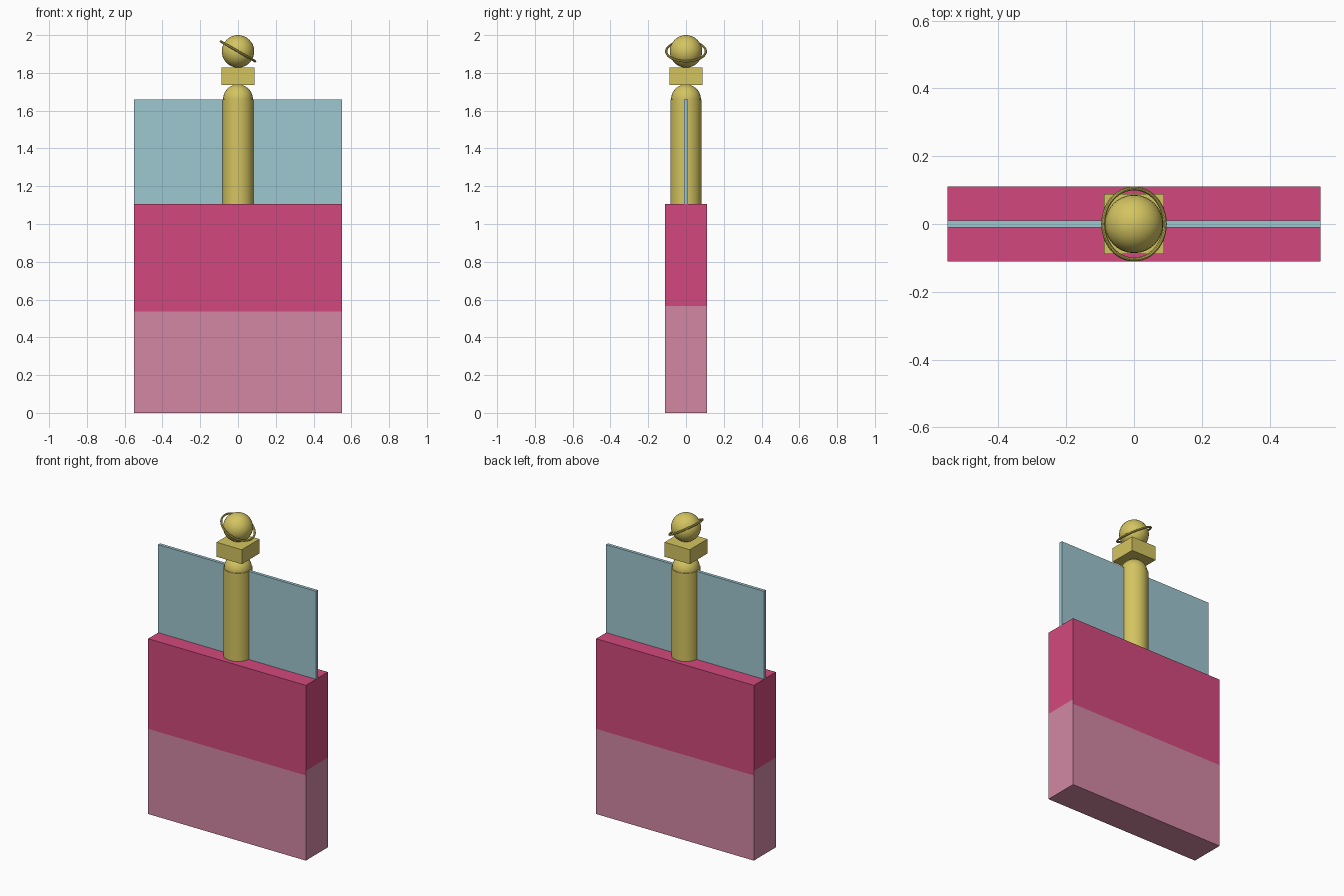
import bpy, bmesh, math
from mathutils import Matrix, Vector

if "Cube" in bpy.data.objects:
    bpy.data.objects.remove(bpy.data.objects["Cube"])


def material(name, rgb):
    """Flat colour from 0-255 sRGB values."""
    lin = [((c / 255 + 0.055) / 1.055) ** 2.4 for c in rgb]
    m = bpy.data.materials.new(name)
    m.diffuse_color = (*lin, 1)
    m.use_nodes = True
    m.node_tree.nodes["Principled BSDF"].inputs["Base Color"].default_value = m.diffuse_color
    return m


magenta = material("magenta", (210, 73, 125))
pink = material("pale pink", (210, 135, 164))
blue = material("pale blue", (158, 199, 208))
gold = material("gold", (212, 196, 96))


def finish(name, bm, *mats):
    me = bpy.data.meshes.new(name)
    bm.to_mesh(me)
    bm.free()
    for m in mats:
        me.materials.append(m)
    ob = bpy.data.objects.new(name, me)
    bpy.context.collection.objects.link(ob)
    return ob


def box(hx, hy, z0, z1):
    bm = bmesh.new()
    mat = Matrix.Translation((0, 0, (z0 + z1) / 2)) @ Matrix.Diagonal((2 * hx, 2 * hy, z1 - z0, 1))
    bmesh.ops.create_cube(bm, size=1, matrix=mat)
    return bm


def ball(z, r):
    bm = bmesh.new()
    bmesh.ops.create_uvsphere(bm, u_segments=32, v_segments=16, radius=r,
                              matrix=Matrix.Translation((0, 0, z)))
    return bm


# Two-tone plinth: the colour line sits a little higher on the narrow ends
FRONT_LINE, END_LINE = 0.537, 0.566
bm = box(0.55, 0.11, 0, 1.105)
for h in (FRONT_LINE, END_LINE):
    bmesh.ops.bisect_plane(bm, geom=bm.verts[:] + bm.edges[:] + bm.faces[:],
                           plane_co=(0, 0, h), plane_no=(0, 0, 1))
bm.normal_update()
for f in bm.faces:
    line = END_LINE if abs(f.normal.x) > 0.5 else FRONT_LINE
    f.material_index = 1 if f.calc_center_median().z < line else 0
finish("plinth", bm, magenta, pink)

# Thin upright panel
finish("panel", box(0.55, 0.01, 1.105, 1.66), blue)

# Column with domed top
bm = bmesh.new()
bmesh.ops.create_cone(bm, cap_ends=True, segments=32, radius1=0.083, radius2=0.083,
                      depth=0.555, matrix=Matrix.Translation((0, 0, 1.3825)))
column = finish("column", bm, gold)
dome = finish("column_dome", ball(1.66, 0.079), gold)

# Square block and globe
finish("block", box(0.088, 0.088, 1.737, 1.828), gold)
globe = finish("globe", ball(1.914, 0.086), gold)

# Tilted ring around the globe
bm = bmesh.new()
circle = bmesh.ops.create_circle(
    bm, segments=10, radius=0.006,
    matrix=Matrix.Translation((0.105, 0, 0)) @ Matrix.Rotation(math.pi / 2, 4, 'X'))
bmesh.ops.spin(bm, geom=bm.verts[:] + bm.edges[:], cent=(0, 0, 0), axis=(0, 0, 1),
               angle=2 * math.pi, steps=48, use_merge=True)
bmesh.ops.remove_doubles(bm, verts=bm.verts[:], dist=1e-5)
bmesh.ops.recalc_face_normals(bm, faces=bm.faces[:])
bm.transform(Matrix.Translation((0, 0, 1.914)) @ Matrix.Rotation(math.radians(30), 4, 'Y'))
ring = finish("ring", bm, gold)

# Smooth shading on the round parts
for ob in (column, dome, globe, ring):
    bpy.ops.object.select_all(action='DESELECT')
    ob.select_set(True)
    bpy.context.view_layer.objects.active = ob
    bpy.ops.object.shade_smooth_by_angle(angle=math.radians(35))
